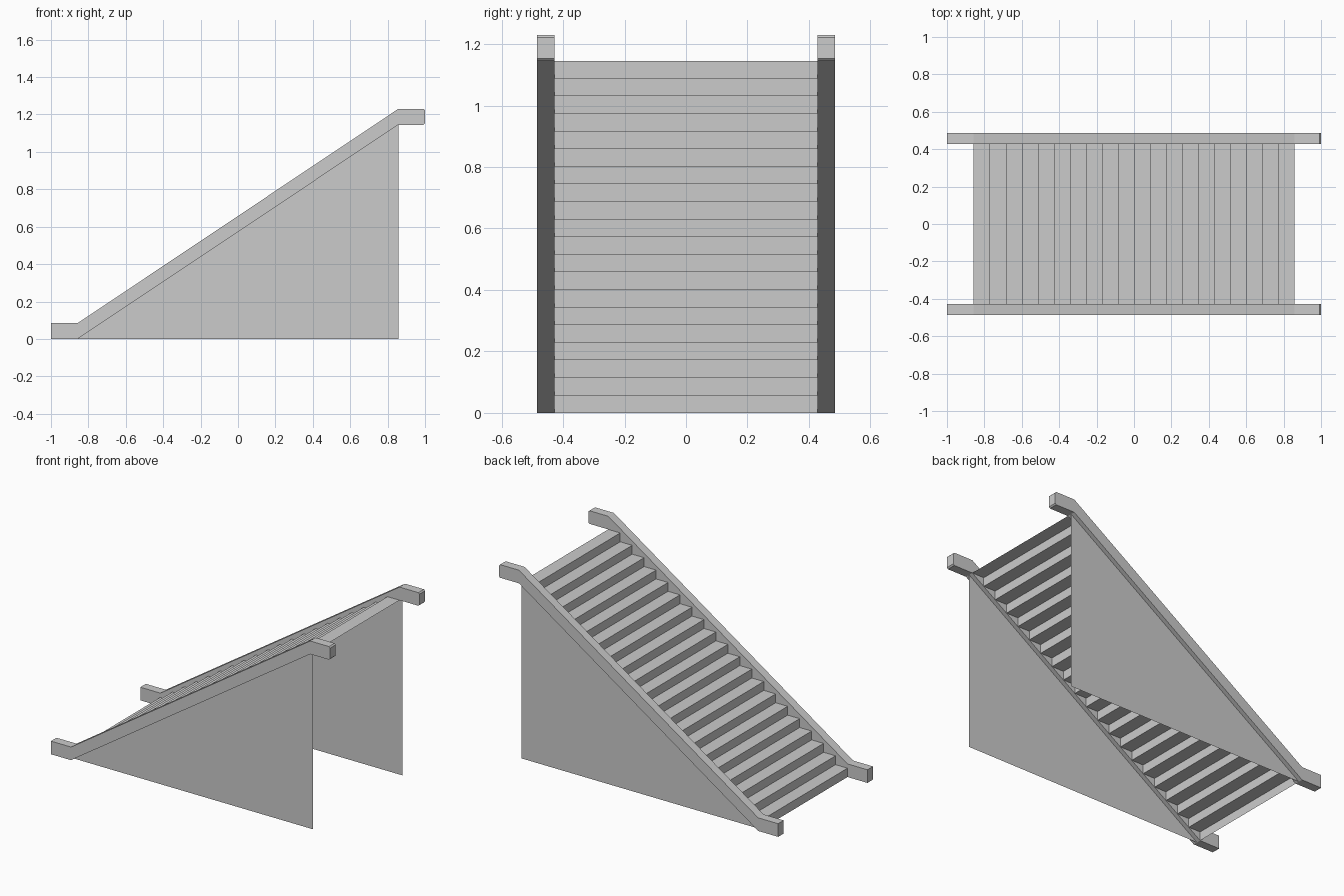
import bpy

if "Cube" in bpy.data.objects:
    bpy.data.objects.remove(bpy.data.objects["Cube"])

STEPS = 20
X0, X1 = -0.857, 0.857      # start and end of the flight
HEIGHT = 1.145              # top tread level
SIDE_Y = 0.457              # rail centre lines, side panels and step ends
RAIL_W, RAIL_H = 0.057, 0.085
CHAMFER = 0.008


def make_object(name, verts, faces):
    mesh = bpy.data.meshes.new(name)
    mesh.from_pydata(verts, [], faces)
    mesh.update()
    obj = bpy.data.objects.new(name, mesh)
    bpy.context.collection.objects.link(obj)
    return obj


def extrude_profile(name, profile, y0, y1, caps=True):
    """Sweep an (x, z) profile along y; open strip when caps is False."""
    n = len(profile)
    verts = [(x, y, z) for y in (y0, y1) for x, z in profile]
    count = n if caps else n - 1
    faces = [(i, i + n, (i + 1) % n + n, (i + 1) % n) for i in range(count)]
    if caps:
        faces += [tuple(range(n)), tuple(reversed(range(n, 2 * n)))]
    return make_object(name, verts, faces)


# Stair flight: thin folded sheet of risers and treads, open underneath
run, rise = (X1 - X0) / STEPS, HEIGHT / STEPS
zigzag = [(X0, 0)]
for i in range(STEPS):
    z = (i + 1) * rise
    zigzag += [(X0 + i * run, z), (X0 + (i + 1) * run, z)]
extrude_profile("stair_steps", zigzag, SIDE_Y, -SIDE_Y, caps=False)

# Rail outline: level foot, slope, level head with lightly chamfered end
top = HEIGHT + RAIL_H
rail = [(-1, 0), (X0, 0), (X1, HEIGHT),
        (1 - CHAMFER, HEIGHT), (1, HEIGHT + CHAMFER),
        (1, top - CHAMFER), (1 - CHAMFER, top),
        (X1, top), (X0, RAIL_H), (-1, RAIL_H)]

# Rails and thin triangular side panels on both sides
for label, y in (("front", -SIDE_Y), ("back", SIDE_Y)):
    extrude_profile(label + "_rail", rail, y - RAIL_W / 2, y + RAIL_W / 2)
    face = (0, 1, 2) if y < 0 else (2, 1, 0)
    make_object(label + "_side_panel",
                [(X0, y, 0), (X1, y, 0), (X1, y, HEIGHT)], [face])
